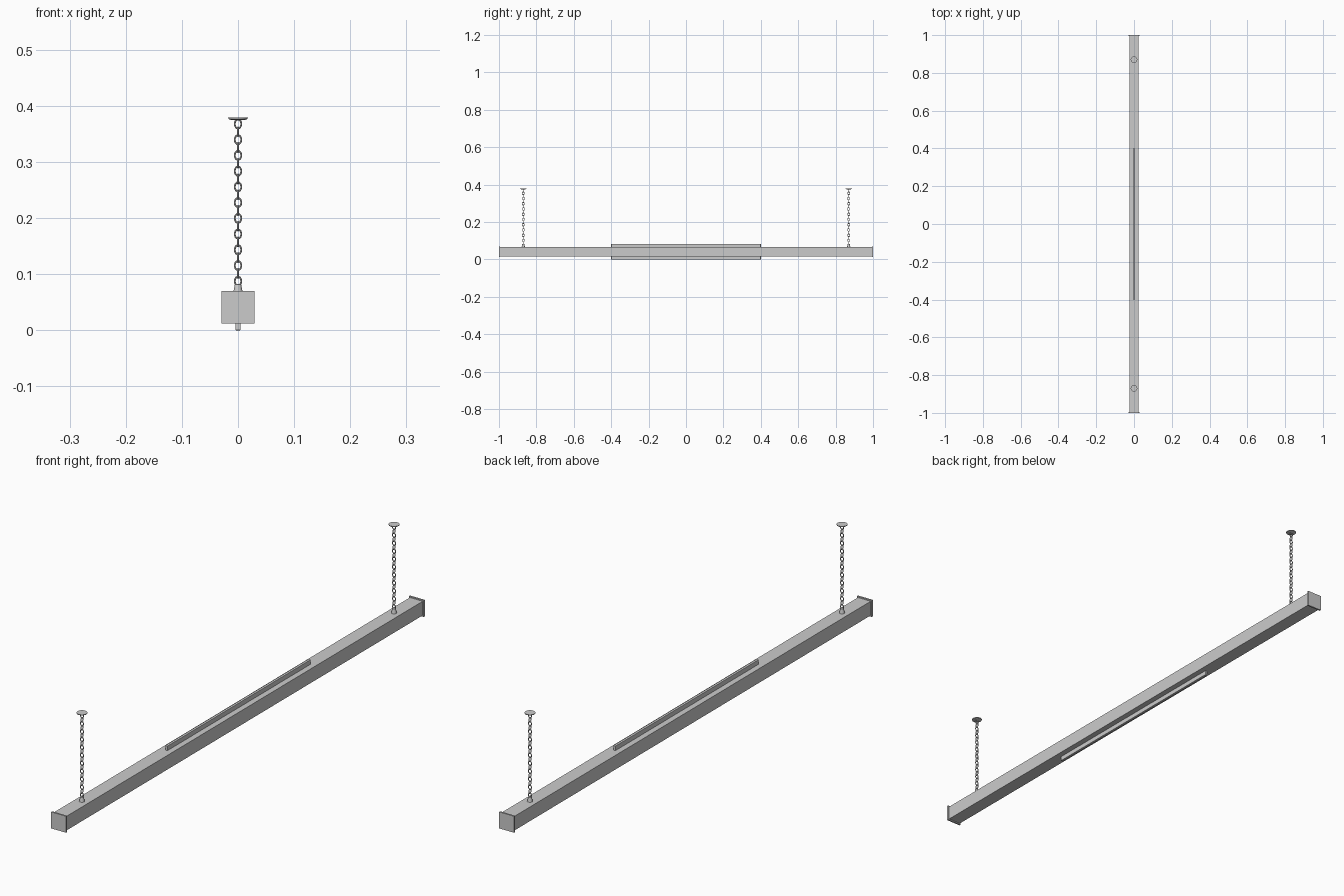
import bpy, bmesh, math
from mathutils import Vector

if "Cube" in bpy.data.objects:
    bpy.data.objects.remove(bpy.data.objects["Cube"])

ZC = 0.041       # bar centre height
CHAIN_Y = 0.87   # chain distance from centre


def make_object(name, bm, smooth=False):
    bmesh.ops.recalc_face_normals(bm, faces=bm.faces)
    mesh = bpy.data.meshes.new(name)
    bm.to_mesh(mesh)
    bm.free()
    ob = bpy.data.objects.new(name, mesh)
    bpy.context.collection.objects.link(ob)
    if smooth:
        bpy.ops.object.select_all(action='DESELECT')
        ob.select_set(True)
        bpy.context.view_layer.objects.active = ob
        bpy.ops.object.shade_smooth_by_angle(angle=math.radians(40))
    return ob


def box(name, size, loc, bevel=0):
    bm = bmesh.new()
    bmesh.ops.create_cube(bm, size=1)
    bmesh.ops.scale(bm, vec=size, verts=bm.verts)
    bmesh.ops.translate(bm, vec=loc, verts=bm.verts)
    ob = make_object(name, bm)
    if bevel:
        mod = ob.modifiers.new("bevel", 'BEVEL')
        mod.width = bevel
        mod.segments = 2
    return ob


def lathe(name, profile, y, steps=24):
    bm = bmesh.new()
    verts = [bm.verts.new((r, y, z)) for r, z in profile]
    edges = [bm.edges.new(p) for p in zip(verts, verts[1:])]
    bmesh.ops.spin(bm, geom=verts + edges, cent=(0, y, 0), axis=(0, 0, 1),
                   angle=2 * math.pi, steps=steps)
    bmesh.ops.remove_doubles(bm, verts=bm.verts, dist=1e-5)
    return make_object(name, bm, True)


def add_link(bm, y, z, edge_on, half_w=0.0058, half_h=0.0081, r=0.0016, n=20, m=8):
    # One oval link swept around its centre line
    rings = []
    for i in range(n):
        a = 2 * math.pi * i / n
        c = Vector((half_w * math.cos(a), 0, half_h * math.sin(a)))
        out = Vector((half_h * math.cos(a), 0, half_w * math.sin(a))).normalized()
        ring = []
        for j in range(m):
            b = 2 * math.pi * j / m
            p = c + out * (r * math.cos(b)) + Vector((0, r * math.sin(b), 0))
            if edge_on:
                p.x, p.y = -p.y, p.x
            ring.append(bm.verts.new(p + Vector((0, y, z))))
        rings.append(ring)
    for i in range(n):
        for j in range(m):
            k, l = (i + 1) % n, (j + 1) % m
            bm.faces.new((rings[i][j], rings[k][j], rings[k][l], rings[i][l]))


# Square bar and the thin fin passing through its middle
box("bar", (0.05, 1.99, 0.05), (0, 0, ZC))
box("centre_fin", (0.009, 0.8, 0.082), (0, 0, ZC), bevel=0.0012)

for side, s in (("front", -1), ("back", 1)):
    y = s * CHAIN_Y
    # End cap
    box(side + "_end_cap", (0.058, 0.006, 0.058), (0, s * 0.997, ZC))
    # Tapered mount on the bar
    lathe(side + "_chain_mount",
          [(0, 0.065), (0.009, 0.065), (0.0085, 0.068), (0.0055, 0.082), (0, 0.083)], y)
    # Ceiling disc
    lathe(side + "_ceiling_disc",
          [(0, 0.3745), (0.012, 0.375), (0.0172, 0.3765), (0.0175, 0.379), (0, 0.379)], y)
    # Chain of alternating links
    bm = bmesh.new()
    for i in range(21):
        add_link(bm, y, 0.0875 + i * 0.01402, i % 2 == 1)
    make_object(side + "_chain", bm, True)
